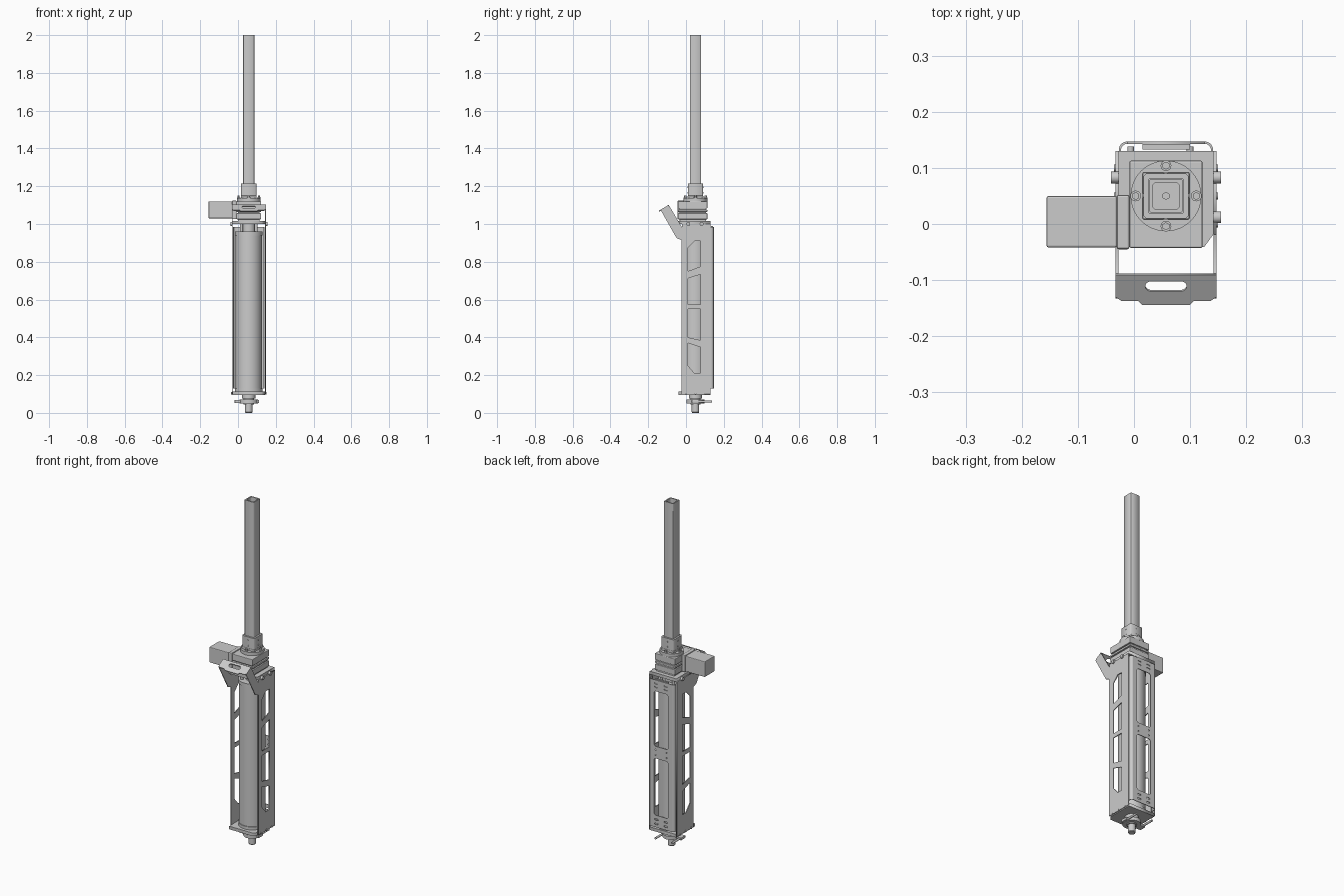
import bpy, bmesh
from math import cos, sin, pi, radians
from mathutils import Matrix, Vector

if "Cube" in bpy.data.objects:
    bpy.data.objects.remove(bpy.data.objects["Cube"])

CX, CY = 0.057, 0.05          # main vertical axis


def finish(name, mesh, smooth=True):
    ob = bpy.data.objects.new(name, mesh)
    bpy.context.collection.objects.link(ob)
    if smooth:
        mesh.polygons.foreach_set("use_smooth", [True] * len(mesh.polygons))
        mesh.set_sharp_from_angle(angle=radians(35))
    return ob


def box(name, x, y, z, bevel=0):
    bm = bmesh.new()
    bmesh.ops.create_cube(bm, size=1)
    for v in bm.verts:
        v.co = Vector([(a + b) / 2 + c * (b - a) for (a, b), c in zip((x, y, z), v.co)])
    if bevel:
        bmesh.ops.bevel(bm, geom=bm.edges[:], offset=bevel, segments=2, affect='EDGES', profile=0.5)
    me = bpy.data.meshes.new(name)
    bm.to_mesh(me)
    bm.free()
    return finish(name, me, False)


def cyl(name, r, start, end, sides=48, r2=None):
    a, b = Vector(start), Vector(end)
    d = b - a
    bm = bmesh.new()
    bmesh.ops.create_cone(bm, cap_ends=True, segments=sides, radius1=r, radius2=r if r2 is None else r2,
                          depth=d.length,
                          matrix=Matrix.Translation((a + b) / 2) @ d.to_track_quat('Z', 'Y').to_matrix().to_4x4())
    me = bpy.data.meshes.new(name)
    bm.to_mesh(me)
    bm.free()
    return finish(name, me)


def vcyl(name, r, z0, z1, **k):
    return cyl(name, r, (CX, CY, z0), (CX, CY, z1), **k)


def plate(name, loops, thick, origin, u, v):
    """Filled outline (first loop) with holes (other loops), in the plane u, v."""
    cu = bpy.data.curves.new(name, 'CURVE')
    cu.dimensions, cu.fill_mode, cu.extrude = '2D', 'BOTH', thick / 2
    for loop in loops:
        s = cu.splines.new('POLY')
        s.points.add(len(loop) - 1)
        for p, (a, b) in zip(s.points, loop):
            p.co = (a, b, 0, 1)
        s.use_cyclic_u = True
    tmp = bpy.data.objects.new(name + "_tmp", cu)
    bpy.context.collection.objects.link(tmp)
    dg = bpy.context.evaluated_depsgraph_get()
    me = bpy.data.meshes.new_from_object(tmp.evaluated_get(dg))
    bpy.data.objects.remove(tmp)
    u, v = Vector(u), Vector(v)
    m = Matrix((u, v, u.cross(v))).transposed().to_4x4()
    me.transform(Matrix.Translation(origin) @ m)
    me.name = name
    return finish(name, me, False)


def rect(x0, x1, y0, y1, c=0):
    if not c:
        return [(x0, y0), (x1, y0), (x1, y1), (x0, y1)]
    return [(x0 + c, y0), (x1 - c, y0), (x1, y0 + c), (x1, y1 - c),
            (x1 - c, y1), (x0 + c, y1), (x0, y1 - c), (x0, y0 + c)]


def slot(cx, cy, hw, r, n=8):
    return [(cx + s * (hw - r) + r * cos(a0 + pi * i / n), cy + r * sin(a0 + pi * i / n))
            for s, a0 in ((1, -pi / 2), (-1, pi / 2)) for i in range(n + 1)]


X, Y, Z = (1, 0, 0), (0, 1, 0), (0, 0, 1)

# side plates with truss windows and handle arms
outline = [(-.024, .10), (.13, .10), (.13, 1.0), (-.02, 1.0), (-.02, .98), (-.0895, 1.098),
           (-.133, 1.072), (-.05, .925), (-.024, .915)]
windows = [[(.01, .75), (.077, .775), (.077, .91), (.045, .91), (.01, .875)],
           [(.01, .575), (.077, .575), (.077, .733), (.01, .712)],
           [(.01, .40), (.077, .385), (.077, .55), (.01, .55)],
           [(.01, .25), (.045, .21), (.077, .21), (.077, .347), (.01, .37)]]
for side, x in (("left", -.0305), ("right", .1445)):
    plate(side + "_side_plate", [outline] + windows, .005, (x, 0, 0), Y, Z)

# handle grip bridging the two arms
grip = [(-.09, .012), (-.08, .004), (-.05, .004), (-.042, -.005), (.042, -.005), (.05, .004), (.08, .004),
        (.09, .012), (.09, .058), (-.09, .058)]
plate("handle_grip", [grip, slot(0, .034, .037, .0105)], .005, (CX, -.139, 1.07), X, (0, .857, .515))

# back panel with two windows, vents and rounded folded corners
back = rect(-.012, .126, .13, .985)
holes = [rect(.012, .102, .2, .53, .008), rect(.012, .102, .6, .92, .008)]
for z in (.15, .175, .945, .965):
    holes += [slot(CX + dx, z, .012, .004, 4) for dx in (-.03, .03)]
holes += [slot(CX + dx, z, .004, .004, 5) for dx in (-.035, .035) for z in (.55, .58)]
plate("back_panel", [back] + holes, .004, (0, .145, 0), X, Z)
for name, s in (("left", -1), ("right", 1)):
    arc = lambda r: [(s * (.069 + r * sin(i * pi / 16)), .132 + r * cos(i * pi / 16)) for i in range(9)]
    prof = arc(.015) + [(s * .084, .11), (s * .08, .11)] + arc(.011)[::-1]
    plate(name + "_back_corner", [prof], .855, (CX, 0, .5575), X, Y)
box("back_stiffener", (.015, .1), (.133, .143), (.93, .99))

# end plates with clipped corners
for name, z in (("bottom_plate", .104), ("top_plate", 1.008)):
    plate(name, [[(-.028, -.041), (.125, -.041), (.142, -.018), (.142, .13), (-.028, .13)]],
          .018, (0, 0, z), X, Y)

# inner drum and its end fittings
vcyl("drum", .07, .12, .95, sides=64)
vcyl("drum_base_ring", .074, .113, .13)
vcyl("drum_top_ring", .074, .94, .96)
vcyl("drum_neck", .035, .96, 1.0)
for i in range(4):
    a = pi / 4 + i * pi / 2
    x, y = CX + .055 * cos(a), CY + .055 * sin(a)
    cyl("drum_top_bolt", .008, (x, y, .96), (x, y, 1.0), sides=12)

# bolts through the side plates
for s in (-1, 1):
    for z, ys in ((1.0, (.012, .083)), (.104, (0, .05, .1))):
        for y in ys:
            if (s, z, y) == (-1, 1.0, .012):
                continue
            r, out = (.0105, .098) if z == 1.0 else (.006, .093)
            cyl("side_bolt", r, (CX + s * .085, y, z), (CX + s * out, y, z), sides=16)

# layered gear housing
box("housing_core", (.0, .114), (-.035, .107), (1.016, 1.12))
for z0, z1 in ((1.025, 1.057), (1.064, 1.076), (1.082, 1.12)):
    box("housing_layer", (-.008, .122), (-.043, .113), (z0, z1), .003)

# side motor
box("motor_flange", (-.031, -.008), (-.045, .052), (1.026, 1.124), .004)
box("motor", (-.156, -.03), (-.042, .05), (1.03, 1.12), .004)

# turntable disc with bolts
vcyl("turntable_disc", .063, 1.118, 1.138, sides=64)
for i in range(4):
    x, y = CX + .054 * cos(i * pi / 2), CY + .054 * sin(i * pi / 2)
    cyl("turntable_washer", .0095, (x, y, 1.138), (x, y, 1.141), sides=24)
    cyl("turntable_bolt", .007, (x, y, 1.14), (x, y, 1.15), sides=6)

# mast socket and hollow square mast
box("socket_base", (CX - .042, CX + .042), (CY - .042, CY + .042), (1.136, 1.15), .003)
plate("mast_socket", [rect(-.04, .04, -.04, .04, .005), rect(-.03, .03, -.03, .03)], .067,
      (CX, CY, 1.1815), X, Y)
plate("mast", [rect(-.0295, .0295, -.0295, .0295, .002), rect(-.023, .023, -.023, .023, .003)], .855,
      (CX, CY, 1.5725), X, Y)
vcyl("mast_inner_bolt", .007, 1.148, 1.16, sides=6)
for s in (-1, 1):
    for z in (1.165, 1.195):
        cyl("socket_screw", .004, (CX + s * .039, CY, z), (CX + s * .042, CY, z), sides=12)
        cyl("socket_screw", .004, (CX, CY + s * .039, z), (CX, CY + s * .042, z), sides=12)

# bottom spindle, bearing and clamp
vcyl("bearing_boss", .035, .075, .096)
vcyl("spindle_neck", .027, .045, .08)
vcyl("clamp_disc", .048, .05, .07)
box("clamp_bar", (-.018, .112), (.03, .07), (.052, .068), .003)
vcyl("spindle", .02, .004, .05, sides=32)
vcyl("spindle_tip", .017, 0, .004, r2=.02, sides=32)
for x in (-.006, .1):
    cyl("clamp_pin", .006, (x, .03, .06), (x, .138, .06), sides=16)
